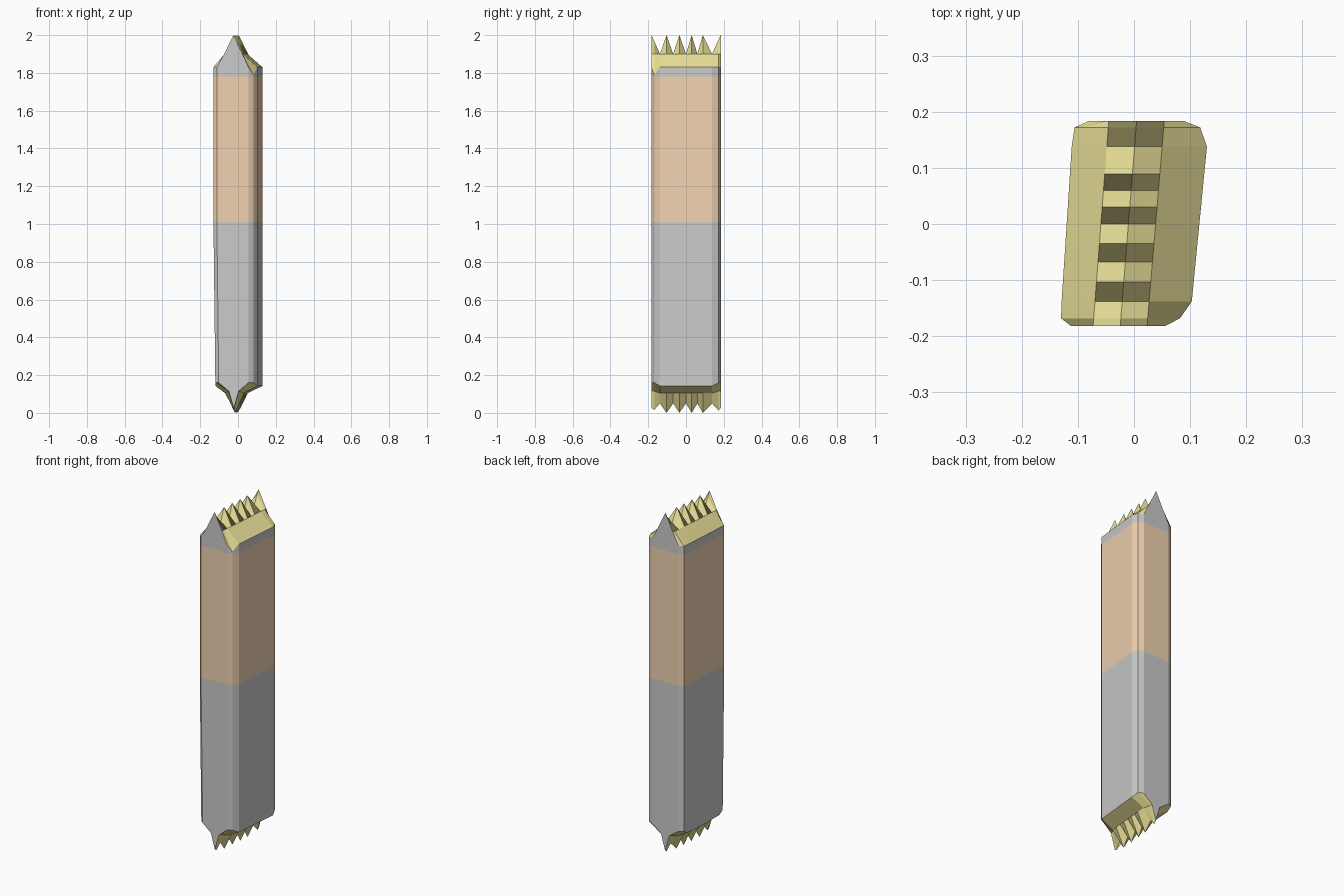
import bpy

if "Cube" in bpy.data.objects:
    bpy.data.objects.remove(bpy.data.objects["Cube"])

# Stations along y: end, two corner cuts, tooth valleys and peaks, corner cuts, end
YS = [-0.182, -0.168, -0.138, -0.103, -0.068, -0.035, 0.0, 0.03,
      0.06, 0.089, 0.138, 0.172, 0.184]
PEAK = [1, 0.68, 0, 1, 0, 1, 0, 1, 0, 1, 0, 0.75, 1]
N = len(YS)
LEFT = {0: -0.112, 1: -0.130, N - 2: -0.106, N - 1: -0.08}
RIGHT = {0: 0.055, 1: 0.082, N - 2: 0.118, N - 1: 0.088}


def material(name, rgb):
    m = bpy.data.materials.new(name)
    m.diffuse_color = (*rgb, 1)
    m.use_nodes = True
    m.node_tree.nodes["Principled BSDF"].inputs["Base Color"].default_value = m.diffuse_color
    return m


def make(name, verts, faces, mat=None):
    me = bpy.data.meshes.new(name)
    me.from_pydata(verts, [], faces)
    me.update()
    ob = bpy.data.objects.new(name, me)
    bpy.context.collection.objects.link(ob)
    if mat:
        me.materials.append(mat)


def outer(i):
    t = (YS[i] + 0.138) / 0.276
    return LEFT.get(i, -0.129 + 0.018 * t), RIGHT.get(i, 0.103 + 0.027 * t)


def top_rows():
    rows = []
    for i, y in enumerate(YS):
        l, r = outer(i)
        zr = 1.79 if i == 1 else 1.83
        rows.append([(l, y, 1.83), (-0.059 + 0.0765 * y, y, 1.9),
                     (-0.01 + 0.08 * y, y, 1.9 + 0.1 * PEAK[i]),
                     (0.0385 + 0.084 * y, y, 1.9), (r, y, zr)])
    return rows


def bottom_rows():
    rows = []
    for i, y in enumerate(YS):
        l, r = outer(i)
        l += 0.01 * max(0, min(1, -y / 0.15))
        end = i < 2 or i > N - 3
        w, ze, zo = (0.026, 0.115, 0.16) if end else (0.05, 0.105, 0.143)
        tip = 0.025 if i in (0, N - 1) else 0.05 - 0.05 * PEAK[i]
        m = -0.008 + 0.08 * y
        rows.append([(l, y, zo), (m - w, y, ze), (m, y, tip),
                     (m + w, y, ze), (r, y, zo)])
    return rows


def rim(rows):
    # Counter-clockwise outline of a cap seen from above
    return [r[4] for r in rows] + [r[0] for r in reversed(rows)]


def flat(z):
    ends = [outer(i) for i in range(N)]
    return ([(e[1], y, z) for e, y in zip(ends, YS)] +
            [(e[0], y, z) for e, y in reversed(list(zip(ends, YS)))])


def tube(name, low, high, mat=None, gable=None, up=True):
    n = len(low)
    verts = low + high
    # Skip the two end edges on gabled tubes' caps: walls still close the ring
    faces = [(i, (i + 1) % n, n + (i + 1) % n, n + i) for i in range(n)]
    if gable:
        for row, front in ((gable[0], True), (gable[-1], False)):
            k = len(verts)
            verts = verts + row
            f = tuple(range(k, k + 5))
            faces.append(f if front != up else f[::-1])
    make(name, verts, faces, mat)


def toothed_cap(name, rows, mat, up):
    verts = [v for r in rows for v in r]
    faces = []
    for r in range(N - 1):
        for c in range(4):
            a = r * 5 + c
            f = (a, a + 1, a + 6, a + 5)
            faces.append(f if up else f[::-1])
    make(name, verts, faces, mat)


yellow = material("yellow", (0.83, 0.76, 0.32))
orange = material("orange", (0.88, 0.65, 0.44))
top, bottom = top_rows(), bottom_rows()

# Grey lower shaft, orange band, grey collar with gabled ends
tube("lower_shaft", rim(bottom), flat(1.01), gable=bottom, up=False)
tube("wrap_band", flat(1.01), flat(1.78), orange)
tube("upper_collar", flat(1.78), rim(top), gable=top, up=True)

# Toothed ridges on both ends
toothed_cap("top_teeth", top, yellow, True)
toothed_cap("bottom_teeth", bottom, yellow, False)
